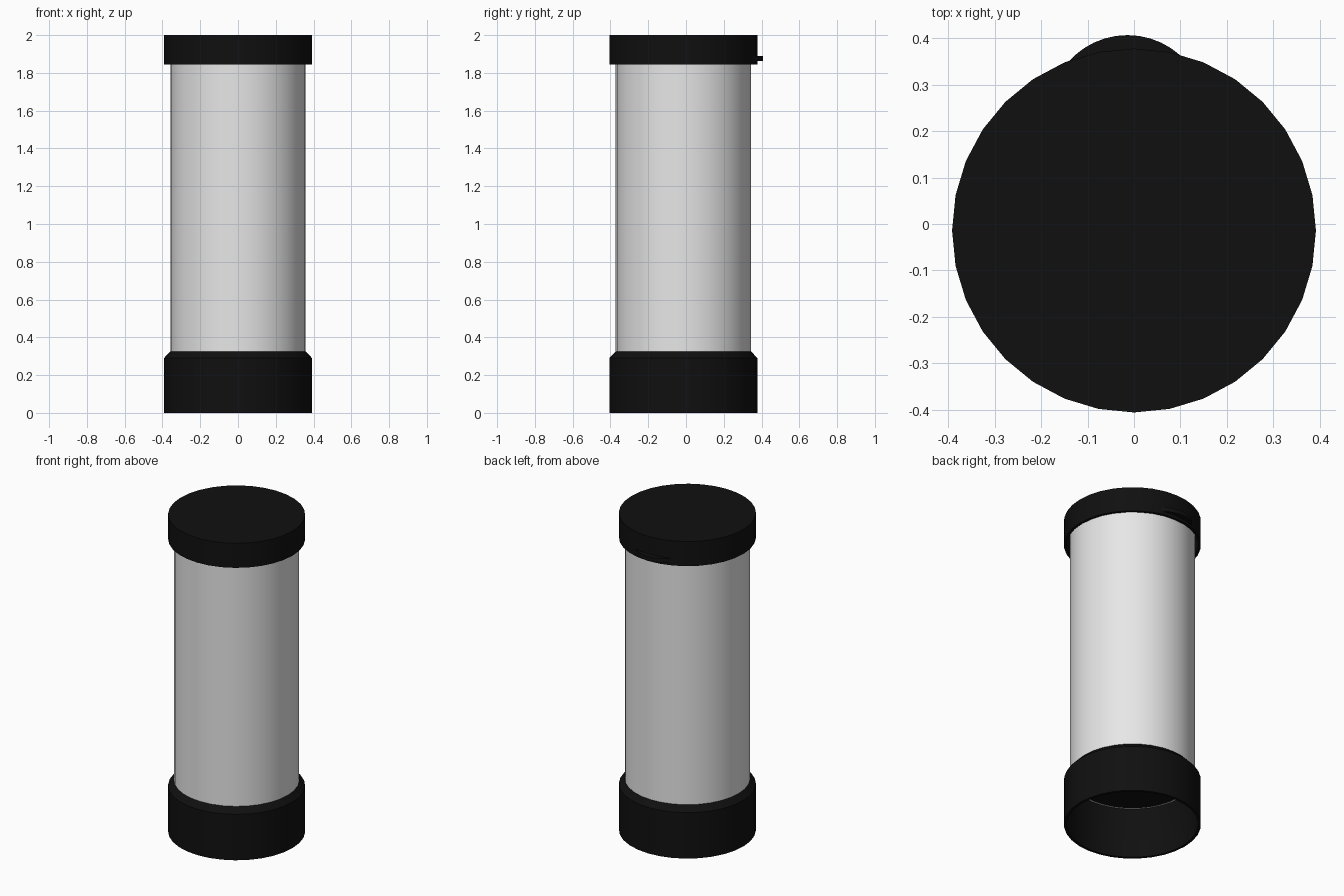
import bpy, bmesh, math

if "Cube" in bpy.data.objects:
    bpy.data.objects.remove(bpy.data.objects["Cube"])

SIDES = 32
CY = -0.014  # the tab at the back pushes the body slightly forward


def material(name, v):
    m = bpy.data.materials.new(name)
    m.diffuse_color = (v, v, v, 1)
    m.use_nodes = True
    m.node_tree.nodes["Principled BSDF"].inputs["Base Color"].default_value = m.diffuse_color
    return m


BLACK = material("matte black", 0.005)
WHITE = material("tube white", 0.8)


def finish(bm, name, mat):
    bmesh.ops.remove_doubles(bm, verts=bm.verts[:], dist=1e-5)
    bmesh.ops.recalc_face_normals(bm, faces=bm.faces[:])
    me = bpy.data.meshes.new(name)
    bm.to_mesh(me)
    bm.free()
    me.materials.append(mat)
    ob = bpy.data.objects.new(name, me)
    bpy.context.collection.objects.link(ob)
    bpy.ops.object.select_all(action='DESELECT')
    ob.select_set(True)
    bpy.context.view_layer.objects.active = ob
    bpy.ops.object.shade_smooth_by_angle(angle=math.radians(30))
    return ob


def lathe(name, profile, mat):
    """Revolve a closed (radius, z) loop; points at radius 0 become flat end caps."""
    bm = bmesh.new()
    rings = []
    for r, z in profile:
        if r == 0:
            rings.append([bm.verts.new((0, CY, z))] * SIDES)
        else:
            rings.append([bm.verts.new((r * math.cos(a), CY + r * math.sin(a), z))
                          for a in (2 * math.pi * i / SIDES for i in range(SIDES))])
    for k in range(len(rings)):
        a, b = rings[k], rings[(k + 1) % len(rings)]
        for i in range(SIDES):
            j = (i + 1) % SIDES
            vs = list(dict.fromkeys((a[i], a[j], b[j], b[i])))
            if len(vs) > 2:
                bm.faces.new(vs)
    return finish(bm, name, mat)


# hollow base with chamfered shoulder
lathe("base", [(0.376, 0), (0.392, 0), (0.392, 0.29), (0.359, 0.325),
               (0.359, 0.308), (0.376, 0.275)], BLACK)
# dark plate closing the tube inside the base
lathe("base_inner_plate", [(0, 0.307), (0.347, 0.307), (0.347, 0.32), (0, 0.32)], BLACK)
# tube wall
lathe("tube", [(0.347, 0.308), (0.358, 0.308), (0.358, 1.95), (0.347, 1.95)], WHITE)
# hollow lid
lathe("lid", [(0, 2.0), (0.392, 2.0), (0.392, 1.845), (0.376, 1.845),
              (0.376, 1.975), (0, 1.975)], BLACK)

# thin rounded lift tab at the back of the lid
bm = bmesh.new()
N, R, TX, TY = 12, 0.17, -0.014, 0.237
half = math.radians(50)
outline = []
for i in range(N + 1):
    a = math.pi / 2 - half + 2 * half * i / N
    outline.append(bm.verts.new((TX + R * math.cos(a), TY + R * math.sin(a), 1.863)))
face = bm.faces.new(outline)
ext = bmesh.ops.extrude_face_region(bm, geom=[face])
bmesh.ops.translate(bm, vec=(0, 0, 0.026),
                    verts=[g for g in ext["geom"] if isinstance(g, bmesh.types.BMVert)])
finish(bm, "lid_tab", BLACK)
